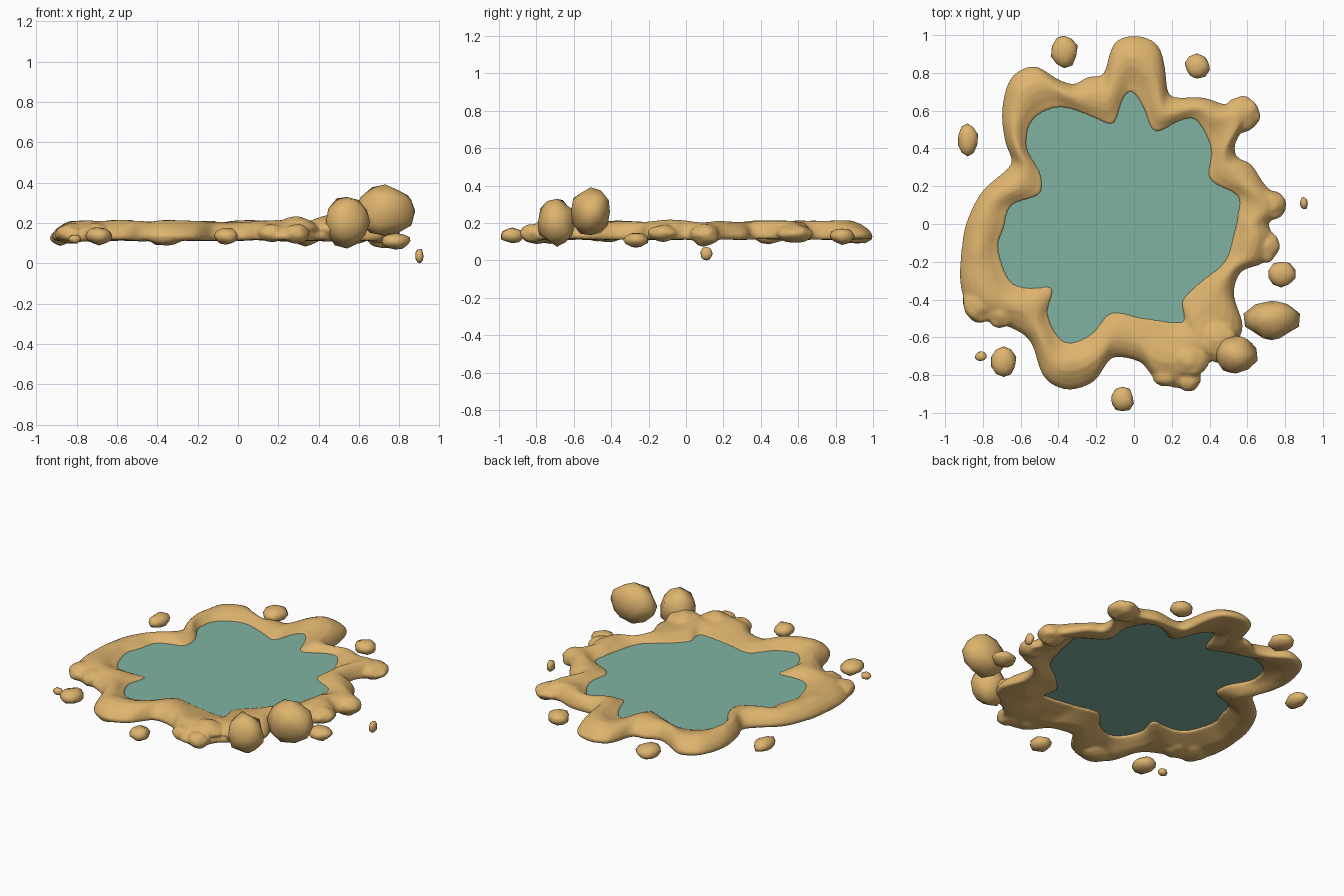
import bpy, bmesh, math, random
from mathutils import Vector, noise

if "Cube" in bpy.data.objects:
    bpy.data.objects.remove(bpy.data.objects["Cube"])

random.seed(4)


def material(name, col):
    m = bpy.data.materials.new(name)
    m.diffuse_color = (*col, 1)
    m.use_nodes = True
    m.node_tree.nodes["Principled BSDF"].inputs["Base Color"].default_value = m.diffuse_color
    return m


STONE = material("sandy stone", (0.73, 0.455, 0.155))
WATER = material("green water", (0.215, 0.45, 0.365))


def finish(name, bm, mat):
    bmesh.ops.recalc_face_normals(bm, faces=bm.faces)
    for f in bm.faces:
        f.smooth = True
    me = bpy.data.meshes.new(name)
    bm.to_mesh(me)
    bm.free()
    me.materials.append(mat)
    ob = bpy.data.objects.new(name, me)
    bpy.context.collection.objects.link(ob)
    return ob


# Shorelines: water edge and outer edge of the bank
inner = [(.55, .05), (.55, .15), (.40, .24), (.41, .40), (.33, .55), (.25, .55), (.11, .49),
         (.05, .62), (-.02, .71), (-.07, .64), (-.11, .53), (-.25, .58), (-.40, .62), (-.54, .55),
         (-.57, .40), (-.50, .28), (-.50, .16), (-.65, .10), (-.69, -.02), (-.72, -.13),
         (-.66, -.30), (-.56, -.34), (-.43, -.34), (-.46, -.47), (-.40, -.60), (-.33, -.63),
         (-.22, -.58), (-.12, -.47), (.05, -.50), (.27, -.52), (.25, -.42), (.35, -.31),
         (.48, -.20), (.53, -.05)]
outer = [(.71, 0), (.80, .11), (.70, .20), (.62, .32), (.54, .36), (.55, .48), (.64, .53),
         (.62, .66), (.50, .63), (.37, .67), (.19, .68), (.17, .80), (.13, .95), (0, 1.0),
         (-.12, .95), (-.15, .80), (-.25, .78), (-.32, .74), (-.43, .78), (-.52, .84),
         (-.65, .78), (-.70, .60), (-.68, .42), (-.65, .32), (-.80, .18), (-.88, .03),
         (-.91, -.10), (-.92, -.33), (-.84, -.49), (-.68, -.54), (-.55, -.62), (-.48, -.81),
         (-.35, -.88), (-.20, -.83), (-.12, -.71), (.05, -.74), (.12, -.84), (.30, -.87),
         (.38, -.75), (.50, -.68), (.58, -.55), (.53, -.38), (.57, -.25), (.70, -.20), (.74, -.06)]
N = 240
CX = -.06


def by_angle(points):
    """Round an outline (Catmull-Rom), then resample it at N even angles."""
    pts = [Vector((x, y, 0)) for x, y in points]
    n, dense = len(pts), []
    for i in range(n):
        a, b, c, d = pts[i - 1], pts[i], pts[(i + 1) % n], pts[(i + 2) % n]
        for s in range(5):
            t = s / 5
            dense.append(.5 * (2 * b + (c - a) * t + (2 * a - 5 * b + 4 * c - d) * t ** 2
                               + (3 * b - a - 3 * c + d) * t ** 3))
    ang = sorted(((math.atan2(p.y, p.x - CX) % math.tau, p) for p in dense), key=lambda e: e[0])
    ang = [(ang[-1][0] - math.tau, ang[-1][1])] + ang + [(ang[0][0] + math.tau, ang[0][1])]
    out, k = [], 0
    for i in range(N):
        a = math.tau * i / N
        while ang[k + 1][0] < a:
            k += 1
        (a0, p), (a1, q) = ang[k], ang[k + 1]
        out.append(p.lerp(q, (a - a0) / max(a1 - a0, 1e-6)))
    return [(out[i - 1] + out[i] * 2 + out[(i + 1) % N]) / 4 for i in range(N)]


shore, edge = by_angle(inner), by_angle(outer)


# Stones: lumpy ellipsoids (centre, radii) added to a bmesh
def add_stone(bm, x, y, z, rx, ry, rz, rough=.05, detail=2):
    seed = Vector((x, y, z)) * 9
    new = bmesh.ops.create_icosphere(bm, subdivisions=detail, radius=1)["verts"]
    for v in new:
        v.co *= 1 + noise.noise(v.co * 1.6 + seed) * .16 + random.uniform(-rough, rough)
        v.co = Vector((x + v.co.x * rx, y + v.co.y * ry, max(0, z + v.co.z * rz)))


# Bank: rounded cross-section swept between the two outlines
profile = [(-.01, .175), (.14, .186), (.28, .200), (.45, .210), (.62, .207), (.78, .19), (.91, .168),
           (1, .138), (.97, .115), (.80, .110), (.50, .118), (.20, .142), (-.01, .160)]
bm = bmesh.new()
rings = []
for i in range(N):
    ring = []
    for t, z in profile:
        p = shore[i].lerp(edge[i], t)
        p.z = z + .016 * noise.noise(p * 6) * math.sin(math.pi * max(t, 0))
        ring.append(bm.verts.new(p))
    rings.append(ring)
M = len(profile)
for i in range(N):
    r, s = rings[i], rings[(i + 1) % N]
    for j in range(M):
        k = (j + 1) % M
        bm.faces.new((r[j], s[j], s[k], r[k]))

# Stones half sunk in the bank, fused with it by a remesh
bank_stones = [(.57, .58, .145, .095, .095, .05), (.72, .10, .138, .085, .08, .06),
               (.29, -.82, .145, .06, .07, .05), (.17, -.79, .15, .075, .07, .045),
               (.29, -.72, .175, .10, .09, .055), (.44, -.62, .17, .11, .11, .065),
               (-.36, -.80, .125, .09, .07, .035), (-.82, -.42, .148, .09, .10, .05),
               (-.70, -.47, .15, .08, .08, .05), (.70, -.12, .145, .07, .08, .045)]
for s in bank_stones:
    add_stone(bm, *s, rough=.02, detail=3)
bank = finish("pond_bank", bm, STONE)
fuse = bank.modifiers.new("fuse", 'REMESH')
fuse.mode = 'VOXEL'
fuse.voxel_size = .0095
fuse.use_smooth_shade = True
soften = bank.modifiers.new("soften", 'SMOOTH')
soften.factor = .5
soften.iterations = 4

# Water: thin sheet meeting the bank
bm = bmesh.new()
mid = bm.verts.new((CX, 0, .172))
rim = []
for p, q in zip(shore, edge):
    v = p.lerp(q, .05)
    rim.append(bm.verts.new((v.x, v.y, .172)))
for i in range(N):
    bm.faces.new((mid, rim[i], rim[(i + 1) % N]))
water = finish("water", bm, WATER)
if water.data.polygons[0].normal.z < 0:
    water.data.flip_normals()

# Loose boulders and pebbles around the pond
boulders = [(.73, -.51, .26, .145, .105, .13), (.54, -.69, .205, .112, .10, .132)]
pebbles = [(.78, -.265, .11, .072, .068, .04), (.90, .11, .036, .021, .034, .037),
           (.335, .835, .13, .07, .066, .042), (-.37, .915, .13, .07, .088, .042),
           (-.88, .445, .13, .052, .085, .042), (-.81, -.70, .12, .032, .026, .022),
           (-.69, -.73, .135, .068, .08, .042), (-.06, -.93, .135, .06, .066, .042)]
for name, group in (("boulder", boulders), ("pebble", pebbles)):
    for n, s in enumerate(group):
        bm = bmesh.new()
        add_stone(bm, *s)
        finish(f"{name}_{n + 1}", bm, STONE)
